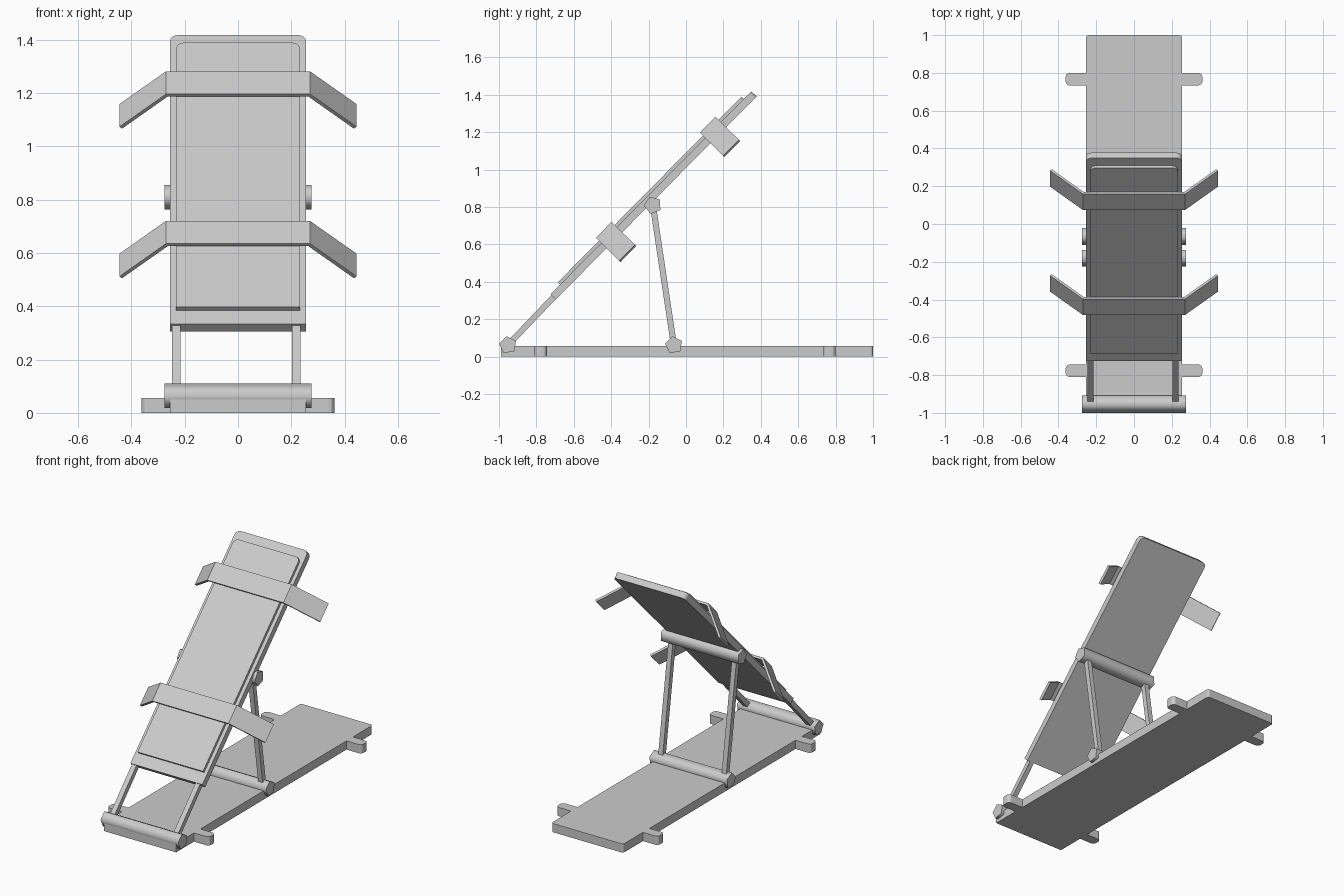
import bpy, bmesh, math
from mathutils import Vector, Matrix

if "Cube" in bpy.data.objects:
    bpy.data.objects.remove(bpy.data.objects["Cube"], do_unlink=True)

grey = bpy.data.materials.new("light_grey")
grey.use_nodes = True
COLOUR = (0.6, 0.6, 0.6, 1)
grey.diffuse_color = COLOUR
grey.node_tree.nodes["Principled BSDF"].inputs["Base Color"].default_value = COLOUR


def add(name, bm, matrix=Matrix()):
    bmesh.ops.recalc_face_normals(bm, faces=bm.faces)
    mesh = bpy.data.meshes.new(name)
    bm.to_mesh(mesh)
    bm.free()
    mesh.materials.append(grey)
    obj = bpy.data.objects.new(name, mesh)
    obj.matrix_world = matrix
    bpy.context.collection.objects.link(obj)
    return obj


def rounded(corners, steps=4):
    """Outline from (x, y, radius) corners, all right-angled."""
    out = []
    for i, (x, y, r) in enumerate(corners):
        p = Vector((x, y))
        if r == 0:
            out.append(p)
            continue
        a = (Vector(corners[i - 1][:2]) - p).normalized()
        b = (Vector(corners[(i + 1) % len(corners)][:2]) - p).normalized()
        for k in range(steps + 1):
            t = math.pi / 2 * k / steps
            out.append(p + r * (a * (1 - math.sin(t)) + b * (1 - math.cos(t))))
    return out


def mirrored(half):
    """Close a right-hand half outline with its mirror image."""
    return half + [(-c[0], *c[1:]) for c in reversed(half)]


def prism(name, outline, low, high, matrix=Matrix()):
    bm = bmesh.new()
    face = bm.faces.new([bm.verts.new((p[0], p[1], low)) for p in outline])
    ext = bmesh.ops.extrude_face_region(bm, geom=[face])
    verts = [g for g in ext["geom"] if isinstance(g, bmesh.types.BMVert)]
    bmesh.ops.translate(bm, verts=verts, vec=(0, 0, high - low))
    return add(name, bm, matrix)


def bar(name, x, start, end, width, depth):
    """Square bar in the plane of constant x, between two (y, z) points."""
    a, b = Vector((x, *start)), Vector((x, *end))
    bm = bmesh.new()
    bmesh.ops.create_cube(bm, size=1)
    bmesh.ops.scale(bm, verts=bm.verts, vec=(width, depth, (b - a).length))
    tilt = -math.atan2(b.y - a.y, b.z - a.z)
    return add(name, bm, Matrix.Translation((a + b) / 2) @ Matrix.Rotation(tilt, 4, "X"))


def roller(name, centre, turn):
    """Five-sided smooth-shaded axle lying along x."""
    bm = bmesh.new()
    rim = [(0.048 * math.cos(math.radians(turn + 72 * k)),
            0.048 * math.sin(math.radians(turn + 72 * k))) for k in range(5)]
    face = bm.faces.new([bm.verts.new((-0.275, y, z)) for y, z in rim])
    ext = bmesh.ops.extrude_face_region(bm, geom=[face])
    verts = [g for g in ext["geom"] if isinstance(g, bmesh.types.BMVert)]
    bmesh.ops.translate(bm, verts=verts, vec=(0.55, 0, 0))
    obj = add(name, bm, Matrix.Translation((0, *centre)))
    bpy.ops.object.select_all(action="DESELECT")
    obj.select_set(True)
    bpy.context.view_layer.objects.active = obj
    bpy.ops.object.shade_smooth_by_angle(angle=math.radians(80))


# Flat base with two pairs of rounded side tabs
W = 0.255
half = [(W, -0.99, 0)]
for y in (-0.777, 0.767):
    half += [(W, y - 0.033, 0), (0.362, y - 0.033, 0.022),
             (0.362, y + 0.033, 0.022), (W, y + 0.033, 0)]
half.append((W, 1.0, 0.015))
prism("base", rounded(mirrored(half)), 0, 0.056)

# Tilted frame: local x across, y up the slope, z out of the board
tilt = Matrix.Translation((0, -0.725, 0.333)) @ Matrix.Rotation(math.radians(45.3), 4, "X")
prism("back_board", rounded(mirrored([(W, 0, 0), (W, 1.527, 0.03)])), -0.04, 0, tilt)
prism("pad", rounded(mirrored([(0.232, 0.073, 0), (0.232, 1.47, 0.03)])), 0, 0.017, tilt)

# Straps with wings folded back at 45 degrees
TOP, THICK, BEND, TIP = 0.04, 0.014, 0.27, 0.445
d = THICK * math.sqrt(0.5)
drop = TOP - (TIP - BEND)
inner = BEND - THICK * math.tan(math.radians(22.5))
profile = mirrored([(inner, TOP - THICK), (TIP - d, drop - d), (TIP, drop), (BEND, TOP)])
# Order the profile as one loop: underside right to left, then over the top
right, left = profile[:4], profile[4:]
loop = right + left
across = Matrix(((1, 0, 0, 0), (0, 0, -1, 0), (0, 1, 0, 0), (0, 0, 0, 1)))
for name, s in (("lower_strap", 0.446), ("upper_strap", 1.236)):
    prism(name, loop, -0.06, 0.06, tilt @ Matrix.Translation((0, s, 0)) @ across)

# Axles
FRONT, MIDDLE, UPPER = (-0.952, 0.062), (-0.065, 0.062), (-0.177, 0.81)
roller("front_axle", FRONT, 27)
roller("middle_axle", MIDDLE, 27)
roller("upper_axle", UPPER, 38)

# Rails from the front axle into the board, and the support struts
rail_end = tilt @ Vector((0, 0.1, -0.021))
for side, x in (("right", -0.231), ("left", 0.219)):
    bar(side + "_rail", x, FRONT, rail_end.yz, 0.032, 0.032)
    bar(side + "_strut", x, MIDDLE, UPPER, 0.032, 0.032)
